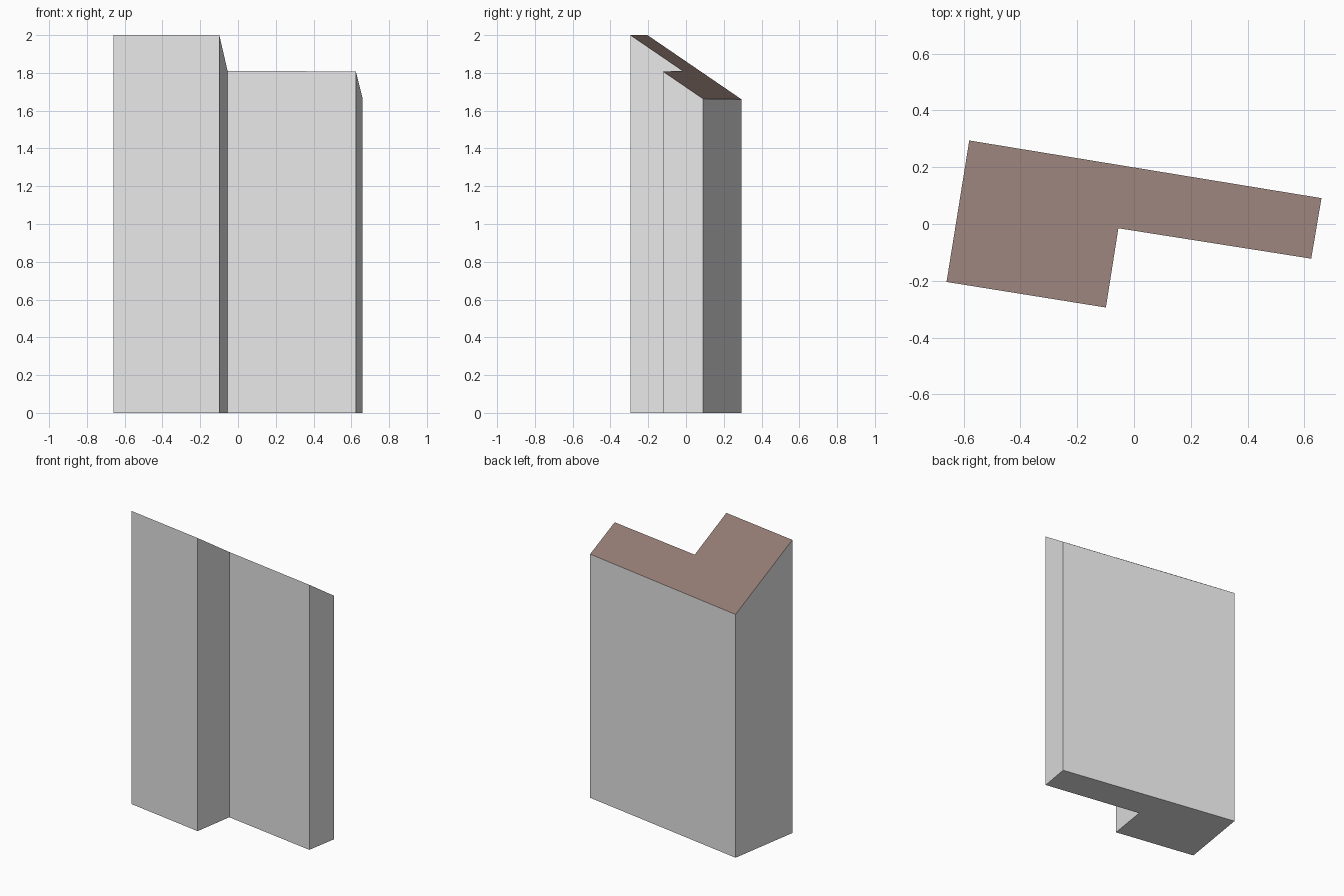
import bpy, bmesh, math
from mathutils import Vector

if "Cube" in bpy.data.objects:
    bpy.data.objects.remove(bpy.data.objects["Cube"])


def material(name, rgb):
    m = bpy.data.materials.new(name)
    m.diffuse_color = (*rgb, 1.0)
    m.use_nodes = True
    m.node_tree.nodes["Principled BSDF"].inputs["Base Color"].default_value = m.diffuse_color
    return m


wall = material("light grey wall", (0.8, 0.8, 0.8))
roof = material("brown roof", (0.29, 0.20, 0.175))

# L-shaped footprint, counter-clockwise from the front left corner
footprint = [(-0.66, -0.204), (-0.099, -0.294), (-0.055, -0.015),
             (0.624, -0.122), (0.66, 0.091), (-0.58, 0.294)]
HIGH, LOW = 2.0, 1.66

# Roof slopes down from the front wall to the back wall
front = Vector(footprint[0])
back = Vector(footprint[-1]) - front


def roof_height(p):
    t = (Vector(p) - front).dot(back) / back.length_squared
    return HIGH + (LOW - HIGH) * t


bm = bmesh.new()
base = [bm.verts.new((x, y, 0)) for x, y in footprint]
top = [bm.verts.new((x, y, roof_height((x, y)))) for x, y in footprint]

# Floor, walls and mono-pitch roof
bm.faces.new(base[::-1])
bm.faces.new(top).material_index = 1
n = len(footprint)
for i in range(n):
    j = (i + 1) % n
    bm.faces.new((base[i], base[j], top[j], top[i]))
bmesh.ops.recalc_face_normals(bm, faces=bm.faces[:])

mesh = bpy.data.meshes.new("building")
bm.to_mesh(mesh)
bm.free()
mesh.materials.append(wall)
mesh.materials.append(roof)
building = bpy.data.objects.new("building", mesh)
bpy.context.collection.objects.link(building)
